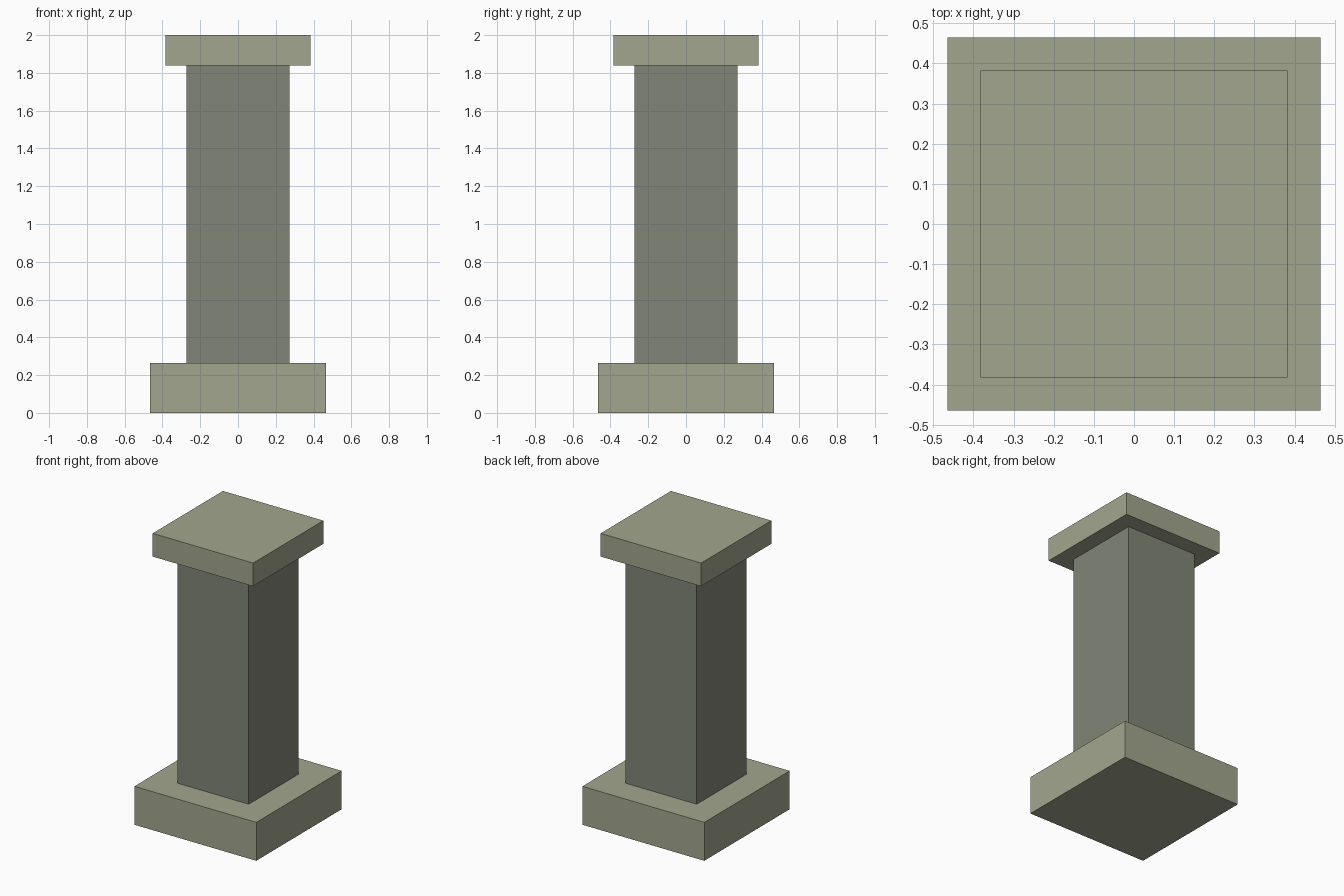
import bpy

if "Cube" in bpy.data.objects:
    bpy.data.objects.remove(bpy.data.objects["Cube"])


def material(name, color):
    mat = bpy.data.materials.new(name)
    mat.diffuse_color = (*color, 1.0)
    mat.use_nodes = True
    mat.node_tree.nodes["Principled BSDF"].inputs["Base Color"].default_value = mat.diffuse_color
    return mat


def block(name, width, bottom, top, mat):
    """Square block centred on the z axis, spanning bottom to top."""
    bpy.ops.mesh.primitive_cube_add(size=1, location=(0, 0, (bottom + top) / 2))
    obj = bpy.context.object
    obj.name = name
    obj.scale = (width, width, top - bottom)
    bpy.ops.object.transform_apply(location=False, rotation=False, scale=True)
    obj.data.materials.append(mat)
    return obj


light_stone = material("light_stone", (0.36, 0.38, 0.27))
dark_stone = material("dark_stone", (0.22, 0.235, 0.18))

# Plinth, shaft and capital of the square pillar
block("base", 0.93, 0.0, 0.265, light_stone)
block("shaft", 0.545, 0.265, 1.84, dark_stone)
block("capital", 0.766, 1.84, 2.0, light_stone)
